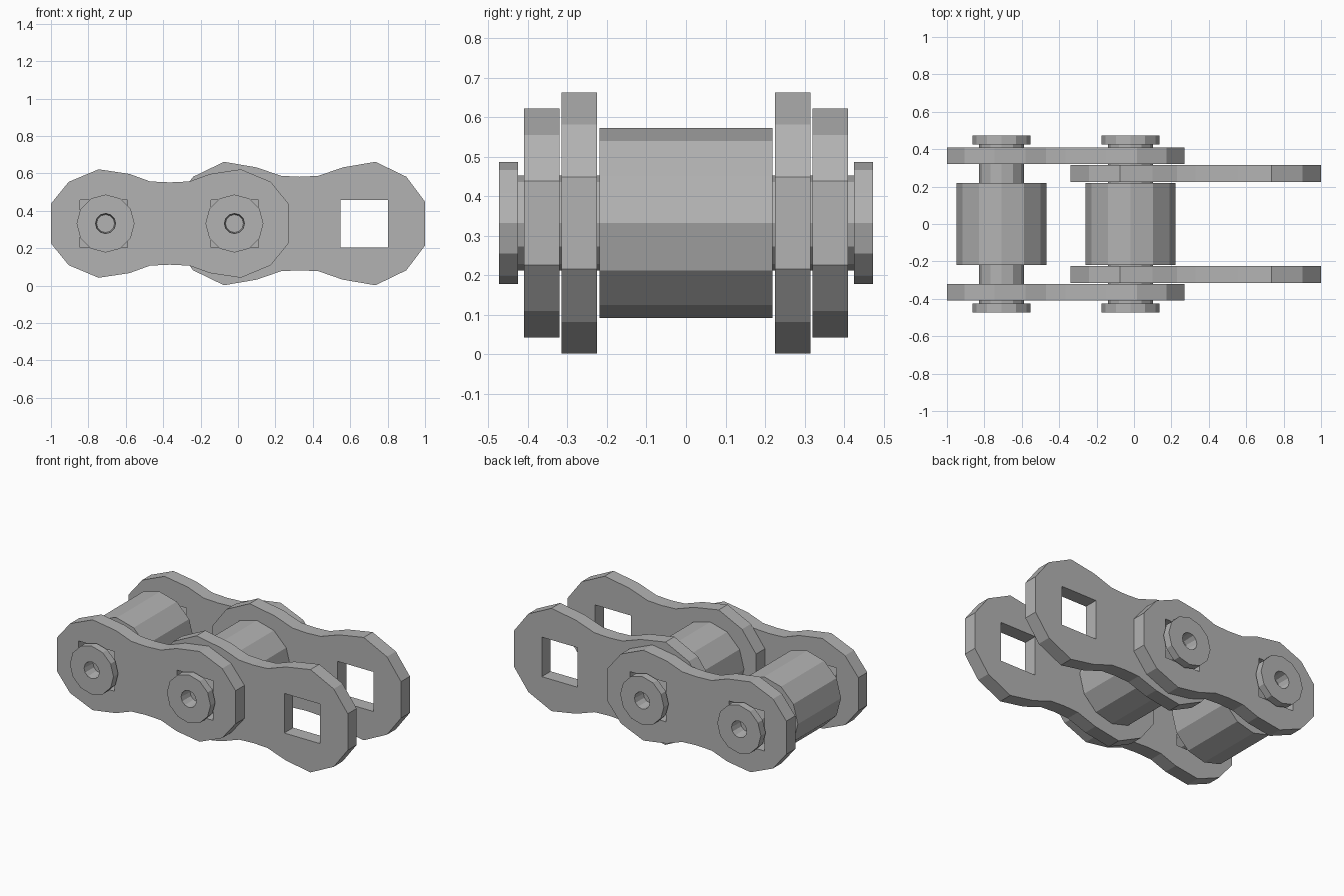
import bpy, bmesh
from math import sin, cos, pi, radians

if "Cube" in bpy.data.objects:
    bpy.data.objects.remove(bpy.data.objects["Cube"])

ZC = 0.332         # height of the chain axis
PINS = (-0.708, -0.019)

steel = bpy.data.materials.new("dark_grey")
steel.diffuse_color = (0.45, 0.45, 0.45, 1)
steel.use_nodes = True
steel.node_tree.nodes["Principled BSDF"].inputs["Base Color"].default_value = steel.diffuse_color


def plate(name, half, cx, holes, y):
    """Flat link plate: half = left upper outline (x offset, z offset) up to the waist."""
    upper = half + [(-dx, dz) for dx, dz in reversed(half[:-1])]
    outline = [(cx + dx, ZC + dz) for dx, dz in upper]
    outline += [(cx + dx, ZC - dz) for dx, dz in reversed(upper)]
    cu = bpy.data.curves.new(name, 'CURVE')
    cu.dimensions = '2D'
    cu.fill_mode = 'BOTH'
    cu.extrude = 0.045
    h = 0.127
    loops = [outline]
    loops += [[(x - h, ZC - h), (x + h, ZC - h), (x + h, ZC + h), (x - h, ZC + h)] for x in holes]
    for pts in loops:
        s = cu.splines.new('POLY')
        s.points.add(len(pts) - 1)
        for p, (x, z) in zip(s.points, pts):
            p.co = (x, z, 0, 1)
        s.use_cyclic_u = True
    ob = bpy.data.objects.new(name, cu)
    bpy.context.collection.objects.link(ob)
    ob.rotation_euler = (radians(90), 0, 0)
    ob.location.y = y
    bpy.ops.object.select_all(action='DESELECT')
    ob.select_set(True)
    bpy.context.view_layer.objects.active = ob
    bpy.ops.object.convert(target='MESH')
    ob = bpy.context.view_layer.objects.active
    # weld the caps to the rim and keep the faces flat
    bm = bmesh.new()
    bm.from_mesh(ob.data)
    bmesh.ops.remove_doubles(bm, verts=bm.verts, dist=0.0005)
    bmesh.ops.recalc_face_normals(bm, faces=bm.faces)
    bm.to_mesh(ob.data)
    bm.free()
    bpy.ops.object.shade_flat()
    ob.data.materials.clear()
    ob.data.materials.append(steel)


def turned(name, profile, x, sides=12):
    """Solid of revolution about a y axis line; profile = (radius, y)."""
    bm = bmesh.new()
    rings = [[bm.verts.new((r * cos(2 * pi * i / sides), y, r * sin(2 * pi * i / sides)))
              for i in range(sides)] for r, y in profile]
    for a, b in zip(rings, rings[1:]):
        for i in range(sides):
            j = (i + 1) % sides
            bm.faces.new((a[i], a[j], b[j], b[i]))
    bm.faces.new(rings[0])
    bm.faces.new(rings[-1])
    bmesh.ops.recalc_face_normals(bm, faces=bm.faces)
    me = bpy.data.meshes.new(name)
    bm.to_mesh(me)
    bm.free()
    me.materials.append(steel)
    ob = bpy.data.objects.new(name, me)
    ob.location = (x, 0, ZC)
    bpy.context.collection.objects.link(ob)


outer = [(-0.635, 0.106), (-0.54, 0.223), (-0.38, 0.29), (-0.215, 0.265),
         (-0.105, 0.225), (0, 0.22)]
inner = [(-0.67, 0.117), (-0.57, 0.25), (-0.405, 0.33), (-0.23, 0.3),
         (-0.1, 0.255), (0, 0.25)]

# link plates, one of each per side
for side, label in ((-1, "front"), (1, "back")):
    plate("outer_plate_" + label, outer, -0.365, (-0.718, -0.018), side * 0.365)
    plate("inner_plate_" + label, inner, 0.33, (-0.018, 0.676), side * 0.27)

# pins with heads and dimpled ends, and the rollers around them
half_pin = [(0.048, -0.39), (0.054, -0.473), (0.155, -0.473), (0.155, -0.425), (0.12, -0.425)]
pin = half_pin + [(r, -y) for r, y in reversed(half_pin)]
for n, x in enumerate(PINS, 1):
    turned(f"pin_{n}", pin, x)
    turned(f"roller_{n}", [(0.12, -0.219), (0.24, -0.219), (0.24, 0.219), (0.12, 0.219)], x)
